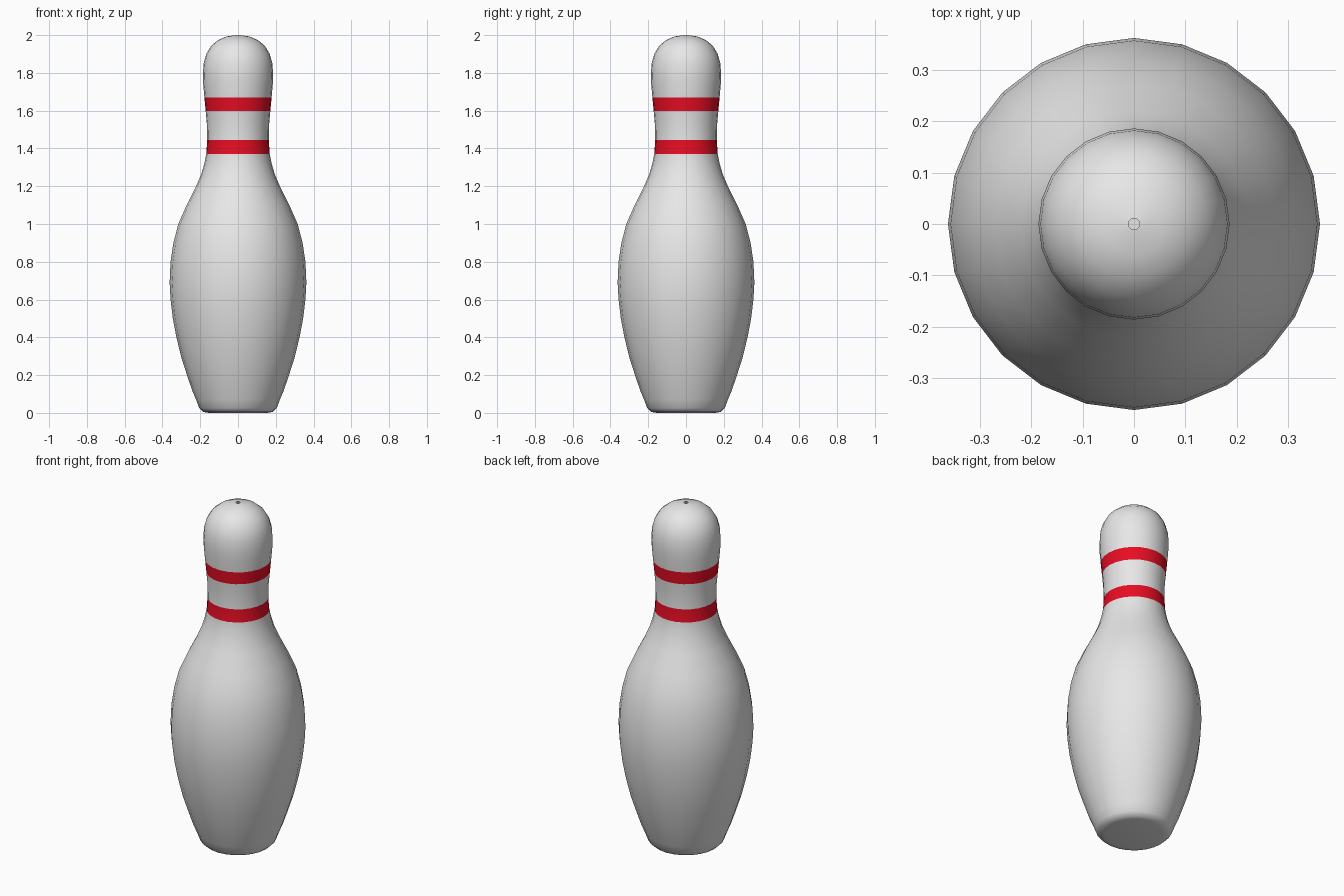
import bpy, bmesh, math

if "Cube" in bpy.data.objects:
    bpy.data.objects.remove(bpy.data.objects["Cube"])

SIDES = 24


def material(name, rgb):
    m = bpy.data.materials.new(name)
    m.diffuse_color = (*rgb, 1)
    m.use_nodes = True
    m.node_tree.nodes["Principled BSDF"].inputs["Base Color"].default_value = m.diffuse_color
    return m


# Half profile of the pin: (radius, height), base to crown
profile = [
    (0.155, 0.0), (0.185, 0.005), (0.205, 0.025), (0.222, 0.07), (0.243, 0.12),
    (0.27, 0.2), (0.299, 0.29), (0.326, 0.4), (0.345, 0.5), (0.357, 0.6),
    (0.362, 0.69), (0.357, 0.8), (0.342, 0.9), (0.316, 1.0), (0.272, 1.1),
    (0.222, 1.2), (0.196, 1.26), (0.178, 1.32), (0.168, 1.37), (0.163, 1.445),
    (0.165, 1.53), (0.171, 1.597), (0.178, 1.67), (0.184, 1.74), (0.186, 1.79),
    (0.182, 1.85), (0.168, 1.9), (0.142, 1.943), (0.105, 1.974), (0.06, 1.993),
    (0.011, 2.0),
]
stripes = [(1.37, 1.445), (1.597, 1.67)]

# Lathe the body; the base is closed, the crown keeps its tiny hole
bm = bmesh.new()
rings = []
for r, z in profile:
    rings.append([bm.verts.new((r * math.cos(2 * math.pi * i / SIDES),
                                r * math.sin(2 * math.pi * i / SIDES), z))
                  for i in range(SIDES)])
for a, b in zip(rings, rings[1:]):
    for i in range(SIDES):
        j = (i + 1) % SIDES
        bm.faces.new((a[i], a[j], b[j], b[i]))
bm.faces.new(rings[0][::-1])

# Red neck stripes chosen by height
for f in bm.faces:
    f.smooth = True
    z = f.calc_center_median().z
    f.material_index = int(any(lo < z < hi for lo, hi in stripes))

mesh = bpy.data.meshes.new("bowling_pin")
bm.to_mesh(mesh)
bm.free()
mesh.materials.append(material("white", (0.8, 0.8, 0.8)))
mesh.materials.append(material("red", (0.8, 0.004, 0.017)))
pin = bpy.data.objects.new("bowling_pin", mesh)
bpy.context.collection.objects.link(pin)
